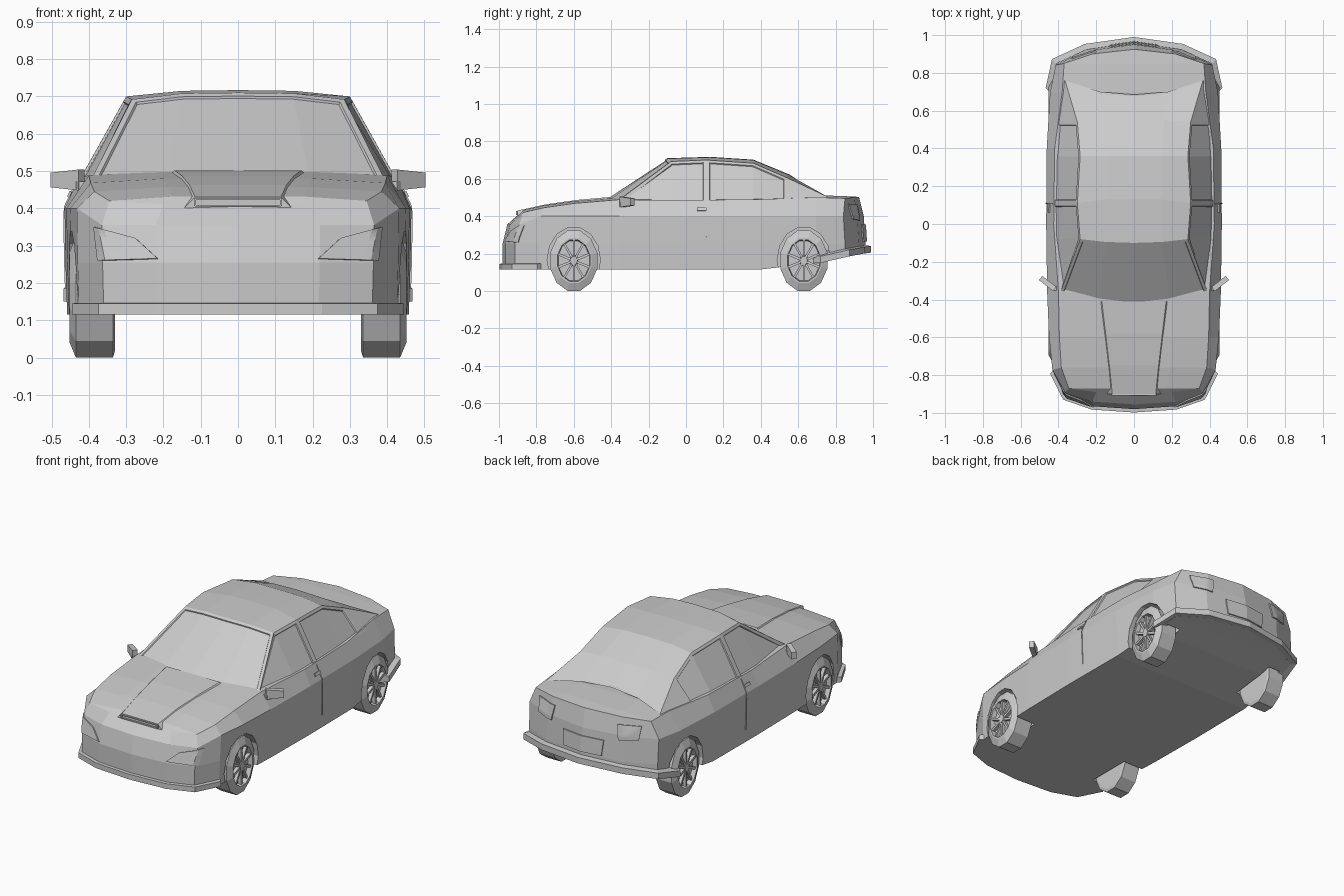
import bpy, bmesh, math
from mathutils import Vector, Matrix
from mathutils.bvhtree import BVHTree

cube = bpy.data.objects.get("Cube")
if cube:
    bpy.data.objects.remove(cube)

paint = bpy.data.materials.new("plain_grey")
paint.use_nodes = True
GREY = (0.6, 0.6, 0.6, 1)
paint.diffuse_color = GREY
paint.node_tree.nodes["Principled BSDF"].inputs["Base Color"].default_value = GREY


def finish(name, bm):
    bmesh.ops.remove_doubles(bm, verts=bm.verts, dist=0.0005)
    bmesh.ops.recalc_face_normals(bm, faces=bm.faces)
    mesh = bpy.data.meshes.new(name)
    bm.to_mesh(mesh)
    bm.free()
    mesh.materials.append(paint)
    ob = bpy.data.objects.new(name, mesh)
    bpy.context.collection.objects.link(ob)
    return ob


def skin(bm, rows, close=False):
    """Quad skin through rows of points; returns faces[row][column]."""
    vs = [[bm.verts.new(p) for p in r] for r in rows]
    n = len(rows[0])
    return [[bm.faces.new((a[i], a[(i + 1) % n], b[(i + 1) % n], b[i]))
             for i in range(n if close else n - 1)] for a, b in zip(vs, vs[1:])]


def flip(p):
    return (-p[0], p[1], p[2])


def full(half):
    """Right-hand points from the centre line out, mirrored to a whole row."""
    return [flip(p) for p in reversed(half[1:])] + list(half)


def add_box(bm, size, matrix):
    return bmesh.ops.create_cube(bm, size=1, matrix=matrix @ Matrix.Diagonal((*size, 1)))["verts"]


# Lower body columns, nose to tail: widest point, top edge, bottom height
COLUMNS = [
    ((0, -.98), (0, -.90, .405), .115), ((.22, -.965), (.20, -.89, .41), .115),
    ((.365, -.915), (.345, -.87, .42), .115), ((.432, -.78), (.385, -.76, .445), .115),
    ((.45, -.60), (.395, -.60, .468), .115), ((.46, -.36), (.40, -.36, .488), .115),
    ((.465, 0), (.425, 0, .485), .115), ((.462, .40), (.42, .40, .49), .115),
    ((.445, .70), (.38, .70, .50), .15), ((.415, .85), (.37, .85, .495), .185),
    ((.25, .925), (.22, .90, .50), .20), ((0, .96), (0, .925, .503), .205)]


def body_column(col):
    (x, y), top, zb = col
    waist = .355 if y < -.85 else .40
    k = .975 if y < -.85 else .99
    return [(x * .985, y, zb), (x * .995, y, .255), (x, y * k, waist), top]


bm = bmesh.new()
half = [body_column(c) for c in COLUMNS]
loop = half + [[flip(p) for p in c] for c in reversed(half[1:-1])]
skin(bm, [[c[k] for c in loop] for k in range(4)], close=True)
# Hood, deck and floor strips across the car, slightly crowned on top
for level, crown in ((0, 0), (3, .012)):
    mids = []
    for c in half[2:10]:
        x, y, z = c[level]
        mids.append([flip((x, y, z)), (-x / 2, y, z + crown), (x / 2, y, z + crown), (x, y, z)])
    skin(bm, mids)
    for end, row in ((half[:3], mids[0]), (half[9:][::-1], mids[-1])):
        edge = full([c[level] for c in end])
        for a, b in ((edge[0:2], row[0:2]), (edge[1:4], row[1:3]), (edge[3:5], row[2:4])):
            pts = [bm.verts.new(p) for p in a + b[::-1]]
            bm.faces.new(pts)
body = finish("lower_body", bm)

# Wheel arches cut from the lower body
WHEELS = (-.60, .63)
SQUASH = .78
bm = bmesh.new()
for y in WHEELS:
    for s in (-1, 1):
        m = (Matrix.Translation((s * .41, y, .165)) @ Matrix.Diagonal((1, .8, 1, 1))
             @ Matrix.Rotation(math.pi / 2, 4, 'Y'))
        bmesh.ops.create_cone(bm, cap_ends=True, segments=14, radius1=.178, radius2=.178,
                              depth=.18, matrix=m)
cutter = finish("arch_cutter", bm)
cutter.hide_render = True
cut = body.modifiers.new("arches", 'BOOLEAN')
cut.operation, cut.object, cut.solver = 'DIFFERENCE', cutter, 'EXACT'
bpy.context.view_layer.objects.active = body
bpy.ops.object.modifier_apply(modifier=cut.name)
bpy.data.objects.remove(cutter)

# Cabin: belt, roof edge, roof shoulder and roof centre at each station
CABIN = [
    ((.39, -.36, .47), (.388, -.355, .488), (.19, -.405, .497), (0, -.42, .50)),
    ((.422, -.08, .475), (.285, -.08, .692), (.15, -.095, .708), (0, -.10, .71)),
    ((.426, .11, .475), (.30, .11, .70), (.15, .13, .715), (0, .13, .717)),
    ((.42, .36, .48), (.285, .36, .683), (.15, .36, .70), (0, .36, .702)),
    ((.41, .54, .48), (.30, .54, .605), (.16, .55, .62), (0, .555, .622)),
    ((.38, .76, .48), (.365, .76, .502), (.18, .70, .522), (0, .685, .53))]
bm = bmesh.new()
faces = skin(bm, [full(s[::-1]) for s in CABIN])
glass = [faces[0][1:5], faces[3][1:5] + faces[4][1:5]]
for side in (0, 5):
    glass += [[faces[0][side], faces[1][side]], [faces[2][side], faces[3][side]]]
bmesh.ops.recalc_face_normals(bm, faces=bm.faces)
for pane in glass[:1] + glass[2:]:
    bmesh.ops.inset_region(bm, faces=pane, thickness=.016, depth=0, use_even_offset=True)
    bmesh.ops.inset_region(bm, faces=pane, thickness=.003, depth=-.006, use_even_offset=True)
cabin = finish("cabin", bm)

# Rear window seam, a low crease across the deck
bm = bmesh.new()
skin(bm, [full([(0, y, .536), (.18, y + .008, .529), (.345, y + .015, .512)])
          for y in (.676, .682)])
finish("rear_window_seam", bm)

# Hood bulge with its air slot
bm = bmesh.new()
rows = []
for y, top, w in ((-.90, .43, .115), (-.75, .463, .13), (-.58, .487, .15), (-.41, .502, .17)):
    rows.append(full([(0, y, top), (w, y, top), (w + .035, y, top - .035)]))
skin(bm, rows)
bm.faces.new([bm.verts.new(p) for p in rows[0]])
finish("hood_bulge", bm)
bm = bmesh.new()
for z in (.407, .425):
    add_box(bm, (.23, .012, .004), Matrix.Translation((0, -.902, z)))
for s in (-1, 1):
    add_box(bm, (.006, .012, .02), Matrix.Translation((s * .115, -.902, .416)))
finish("hood_slot_frame", bm)


# Lower lips wrapping round each end
def lip(name, cols, height, out, tail):
    outline = full([Vector((c[0][0], c[0][1], c[2])) for c in cols])
    rows = []
    for p in outline:
        p = Vector(p)
        away = Vector((p.x, p.y * (1 - abs(p.x)), 0)).normalized() * out
        far, up = p + away, Vector((0, 0, height))
        back = p - away * 1.5
        rows.append([back, far, far + up, back + up * tail])
    bm = bmesh.new()
    skin(bm, rows, close=True)
    for r in (rows[0], rows[-1]):
        bm.faces.new([bm.verts.new(p) for p in r])
    finish(name, bm)


lip("front_lip", COLUMNS[:4], .03, .018, 1.1)
lip("rear_lip", COLUMNS[:7:-1], .035, .03, 1.3)

# Thin fitted plates, wrapped onto the body from outside
depth = bpy.context.evaluated_depsgraph_get()
trees = BVHTree.FromObject(body, depth)


def plate(name, corners, axis, sign, n=8, lift=.005):
    """Four corners in the plane facing the axis, dropped on to the body."""
    bm = bmesh.new()
    a, b, c, d = [Vector(p) for p in corners]
    aim = Vector((0, 0, 0))
    aim[axis] = -sign
    rows = []
    for i in range(n + 1):
        row = []
        for j in range(n + 1):
            u, v = i / n, j / n
            q = a.lerp(b, u).lerp(d.lerp(c, u), v)
            start = Vector((q.x, 2 * sign, q.y)) if axis == 1 else Vector((2 * sign, q.x, q.y))
            hit = trees.ray_cast(start, aim)[0]
            if hit:
                row.append(hit - aim * lift)
        if len(row) == n + 1:
            rows.append(row)
    skin(bm, rows)
    ob = finish(name, bm)
    rim = ob.modifiers.new("thickness", 'SOLIDIFY')
    rim.thickness, rim.offset = .007, 0


for s, tag in ((1, "left"), (-1, "right")):
    plate("headlight_" + tag, [(s * .385, .35), (s * .275, .32), (s * .215, .265), (s * .375, .26)], 1, -1)
    plate("tail_light_" + tag, [(s * .20, .46), (s * .33, .465), (s * .32, .385), (s * .215, .375)], 1, 1)
    plate("door_seam_" + tag, [(.105, .475), (.109, .475), (.114, .19), (.11, .19)], 0, s, lift=.001)
    plate("door_handle_" + tag, [(.06, .445), (.11, .445), (.11, .43), (.06, .43)], 0, s, 3)
plate("number_plate", [(-.13, .355), (.13, .355), (.12, .265), (-.12, .265)], 1, 1)

# Wheels: turned tyre with recessed rim, hub and spokes
TYRE = [(.33, .001), (.33, .15), (.335, .167), (.435, .167), (.452, .125),
        (.452, .115), (.425, .11), (.425, .001)]
SIDES, SPOKES = 12, 10
for y, end in zip(WHEELS, ("front", "rear")):
    for s, tag in ((1, "left"), (-1, "right")):
        bm = bmesh.new()
        rows = []
        for x, r in TYRE:
            angles = [math.tau * (k + .5) / SIDES for k in range(SIDES)]
            rows.append([(x, r * math.cos(t), r * math.sin(t)) for t in angles])
        skin(bm, rows, close=True)
        for k in range(SPOKES):
            turn = Matrix.Rotation(math.tau * k / SPOKES, 4, 'X')
            add_box(bm, (.02, .014, .095), turn @ Matrix.Translation((.434, 0, .065)))
        bmesh.ops.create_cone(bm, cap_ends=True, segments=10, radius1=.03, radius2=.024, depth=.024,
                              matrix=Matrix.Translation((.436, 0, 0)) @ Matrix.Rotation(math.pi / 2, 4, 'Y'))
        place = Matrix.Translation((0, y, .162)) @ Matrix.Diagonal((s, SQUASH, 1, 1))
        bmesh.ops.transform(bm, matrix=place, verts=bm.verts)
        finish(f"{end}_wheel_{tag}", bm)

# Door mirrors on short arms
for s, tag in ((1, "left"), (-1, "right")):
    bm = bmesh.new()
    tilt = Matrix.Translation((.457, -.315, .476)) @ Matrix.Rotation(math.radians(38), 4, 'Z')
    head = add_box(bm, (.095, .028, .056), tilt)
    for v in head:
        if v.co.x > .46:
            v.co.z = .476 + (v.co.z - .476) * .7
    add_box(bm, (.04, .025, .02), Matrix.Translation((.415, -.34, .462)))
    bmesh.ops.transform(bm, matrix=Matrix.Diagonal((s, 1, 1, 1)), verts=bm.verts)
    finish("mirror_" + tag, bm)
